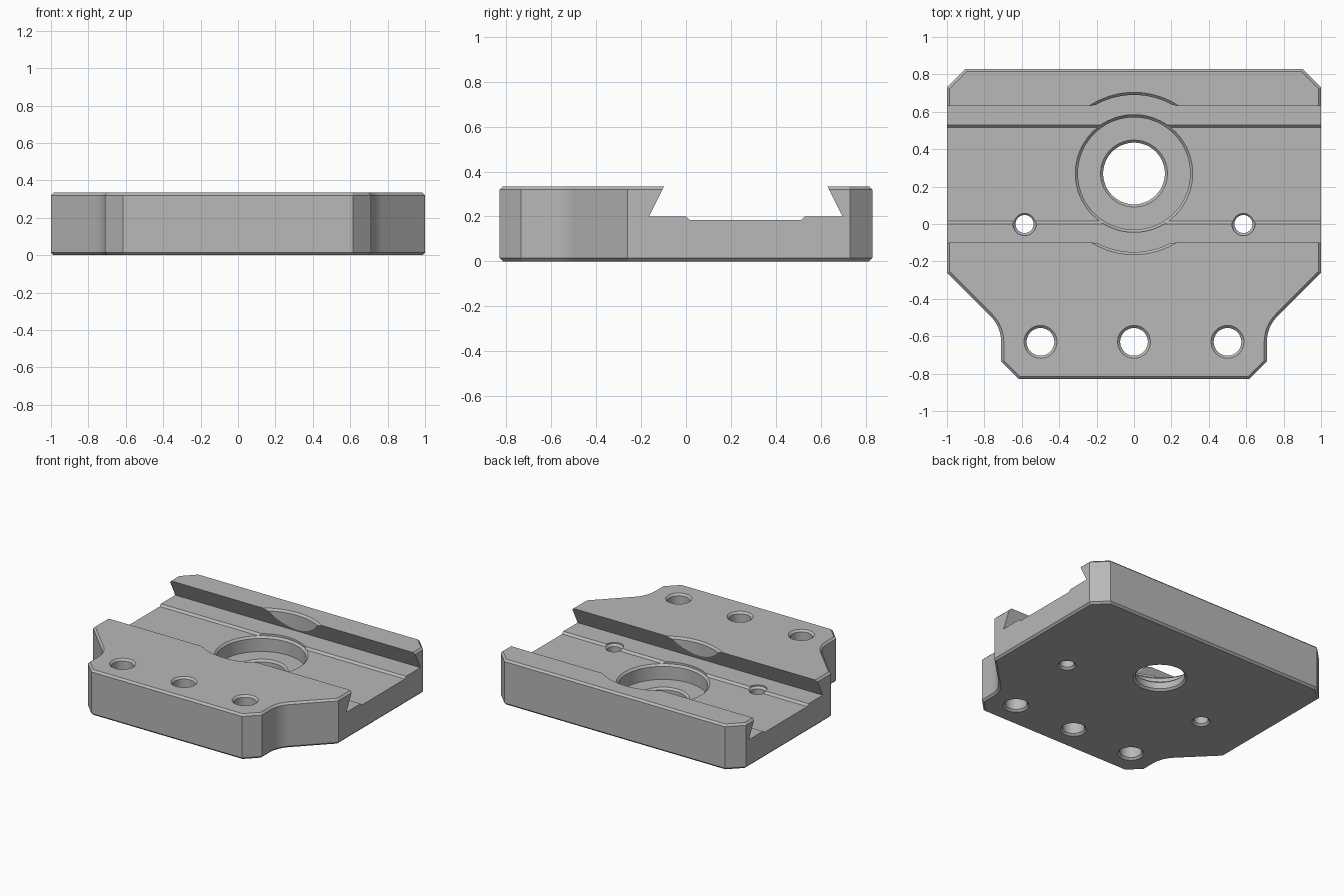
import bpy
import bmesh
import math
from mathutils import Vector

default = bpy.data.objects.get("Cube")
if default:
    bpy.data.objects.remove(default, do_unlink=True)

HEIGHT = 0.334
EDGE = 0.014      # small chamfer used on every rim
BORE_Y = 0.27     # centre of the large bore

steel = bpy.data.materials.new("machined grey")
steel.use_nodes = True
grey = (0.48, 0.48, 0.48, 1)
steel.diffuse_color = grey
steel.node_tree.nodes["Principled BSDF"].inputs["Base Color"].default_value = grey


def make_object(name, bm):
    bmesh.ops.recalc_face_normals(bm, faces=bm.faces)
    mesh = bpy.data.meshes.new(name)
    bm.to_mesh(mesh)
    bm.free()
    mesh.materials.append(steel)
    obj = bpy.data.objects.new(name, mesh)
    bpy.context.collection.objects.link(obj)
    return obj


def prism(points, offset):
    """Closed outline swept along the offset vector."""
    bm = bmesh.new()
    face = bm.faces.new([bm.verts.new(p) for p in points])
    swept = bmesh.ops.extrude_face_region(bm, geom=[face])
    verts = [g for g in swept["geom"] if isinstance(g, bmesh.types.BMVert)]
    bmesh.ops.translate(bm, verts=verts, vec=offset)
    return bm


def turned(name, x, y, profile, sides):
    """Solid of revolution from (radius, z) pairs, bottom to top."""
    bm = bmesh.new()
    rings = []
    for r, z in profile:
        rings.append([bm.verts.new((x + r * math.cos(2 * math.pi * i / sides),
                                    y + r * math.sin(2 * math.pi * i / sides), z))
                      for i in range(sides)])
    for low, high in zip(rings, rings[1:]):
        for i in range(sides):
            j = (i + 1) % sides
            bm.faces.new((low[i], low[j], high[j], high[i]))
    bm.faces.new(rings[0])
    bm.faces.new(rings[-1])
    return make_object(name, bm)


def hole(name, x, y, radius, top, sides=48):
    """Through hole cutter with chamfered rims at z = 0 and z = top."""
    wide = radius + EDGE
    return turned(name, x, y, [(wide, -0.1), (wide, 0), (radius, EDGE),
                               (radius, top - EDGE), (wide, top), (wide, top + 0.05)], sides)


def cut(target, cutter):
    mod = target.modifiers.new("cut", "BOOLEAN")
    mod.operation = "DIFFERENCE"
    mod.solver = "EXACT"
    mod.object = cutter
    bpy.context.view_layer.objects.active = target
    bpy.ops.object.modifier_apply(modifier=mod.name)
    bpy.data.objects.remove(cutter, do_unlink=True)


# Plate outline: right half from back to front, with a concave fillet at the neck
corner = Vector((0.71, -0.55))
start = corner + Vector((0.06, 0.06))
end = corner - Vector((0, 0.085))
half = [(0.9, 0.83), (1, 0.73), (1, -0.26)]
for i in range(9):
    t = i / 8
    half.append(tuple(start * (1 - t) ** 2 + corner * 2 * t * (1 - t) + end * t * t))
half += [(0.71, -0.735), (0.615, -0.83)]
outline = half + [(-x, y) for x, y in reversed(half)]

# Plate body with chamfered top and bottom edges
bm = prism([(x, y, 0) for x, y in outline], (0, 0, HEIGHT))
rims = [e for e in bm.edges if abs(e.verts[0].co.z - e.verts[1].co.z) < 0.001]
bmesh.ops.recalc_face_normals(bm, faces=bm.faces)
bmesh.ops.bevel(bm, geom=rims, offset=EDGE, segments=1, affect="EDGES", profile=0.5)
plate = make_object("dovetail_plate", bm)

# Dovetail channel with a shallow stepped floor
channel = [(-0.065, 0.4), (-0.165, 0.2), (0, 0.2), (0.016, 0.185),
           (0.515, 0.185), (0.53, 0.2), (0.697, 0.2), (0.597, 0.4)]
cut(plate, make_object("channel_cutter",
                       prism([(-1.2, y, z) for y, z in channel], (2.4, 0, 0))))

# Round relief in both channel walls
cut(plate, turned("relief_cutter", 0, BORE_Y,
                  [(0.42, 0.203), (0.42, HEIGHT - EDGE), (0.42 + EDGE, HEIGHT),
                   (0.42 + EDGE, 0.4)], 96))

# Counterbore and its through hole
cut(plate, turned("counterbore_cutter", 0, BORE_Y,
                  [(0.3, 0.075), (0.3, 0.185 - EDGE), (0.3 + EDGE, 0.185),
                   (0.3 + EDGE, 0.26)], 96))
cut(plate, hole("bore_cutter", 0, BORE_Y, 0.165, 0.075, 64))

# Pin holes in the channel and bolt holes at the front
for x in (-0.585, 0.585):
    cut(plate, hole("pin_hole_cutter", x, 0, 0.048, 0.19))
for x in (-0.5, 0, 0.5):
    cut(plate, hole("bolt_hole_cutter", x, -0.63, 0.074, HEIGHT))

# Smooth round walls, crisp edges
bpy.ops.object.select_all(action="DESELECT")
plate.select_set(True)
bpy.context.view_layer.objects.active = plate
bpy.ops.object.shade_smooth_by_angle(angle=math.radians(25))
